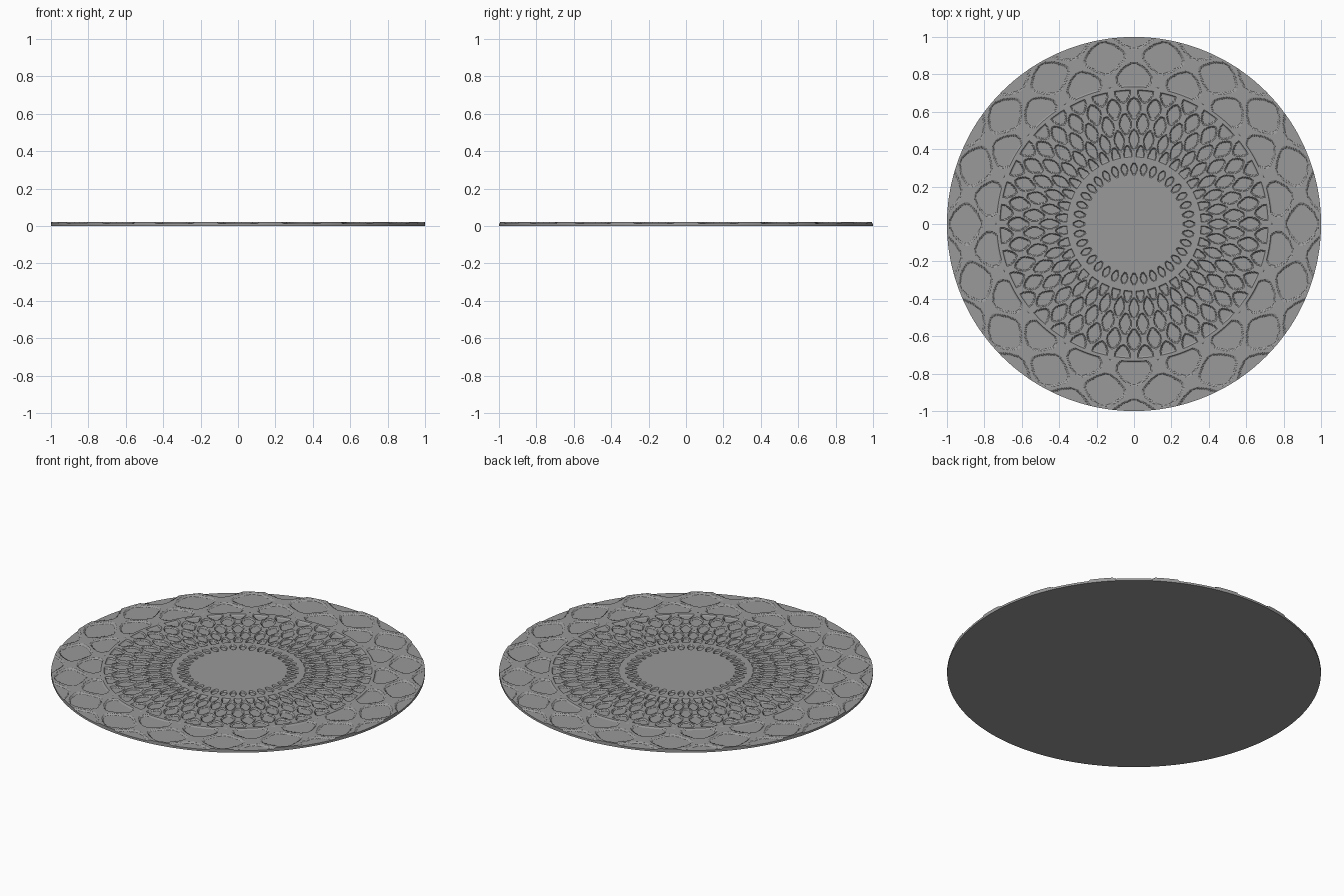
import bpy, bmesh, math

if "Cube" in bpy.data.objects:
    bpy.data.objects.remove(bpy.data.objects["Cube"])

TOP, DEPTH = 0.02, 0.008      # plate height, depth of the recessed cells
SEG, RINGS = 720, 180         # polar grid resolution
R0 = 0.25                     # edge of the plain centre

# Each band: inner radius, outer radius, cells around, row pitch, row centre,
# ribbon half-width, whether the alternate rows are cut too
BANDS = [(0.255, 0.335, 36, 0.10, 0.295, 0.50, False),
         (0.35, 0.725, 36, 0.17, 0.45, 0.48, True),
         (0.725, 1.10, 18, 0.25, 0.90, 0.36, True)]


def height(r, a):
    """Raised crossing ribbons around rounded diamond-shaped cells."""
    for lo, hi, n, pitch, centre, width, both in BANDS:
        if lo <= r < hi:
            # cell centres fall half a step off the +y axis in the outer ring
            phase = math.pi if n == 18 else 0.0
            g = (math.cos(n * (a - math.pi / 2) + phase)
                 + math.cos(2 * math.pi * (r - centre) / pitch))
            g = abs(g) if both else g
            t = min(1.0, max(0.0, (g - width) / 0.14))
            # solid ribbon where two bands meet
            t *= min(1.0, max(0.0, (min(r - lo, hi - r) - 0.008) / 0.006))
            return TOP - DEPTH * t
    return TOP


bm = bmesh.new()


def ring(r, z_of):
    out = []
    for i in range(SEG):
        a = 2 * math.pi * i / SEG
        out.append(bm.verts.new((r * math.cos(a), r * math.sin(a), z_of(r, a))))
    return out


def bridge(inner, outer):
    for i in range(SEG):
        j = (i + 1) % SEG
        bm.faces.new((inner[i], outer[i], outer[j], inner[j]))


# Patterned top
rings = [ring(R0 + (1 - R0) * k / RINGS, height) for k in range(RINGS + 1)]
for a, b in zip(rings, rings[1:]):
    bridge(a, b)

# Plain centre
hub = bm.verts.new((0, 0, TOP))
for i in range(SEG):
    bm.faces.new((hub, rings[0][i], rings[0][(i + 1) % SEG]))

# Rim and flat underside
base = ring(1.0, lambda r, a: 0.0)
bridge(rings[-1], base)
bm.faces.new(list(reversed(base)))

mesh = bpy.data.meshes.new("patterned_disc")
bm.to_mesh(mesh)
bm.free()
disc = bpy.data.objects.new("patterned_disc", mesh)
bpy.context.collection.objects.link(disc)

# Dark grey finish
mat = bpy.data.materials.new("dark_grey")
mat.diffuse_color = (0.32, 0.32, 0.32, 1)
mat.use_nodes = True
mat.node_tree.nodes["Principled BSDF"].inputs["Base Color"].default_value = mat.diffuse_color
mesh.materials.append(mat)
